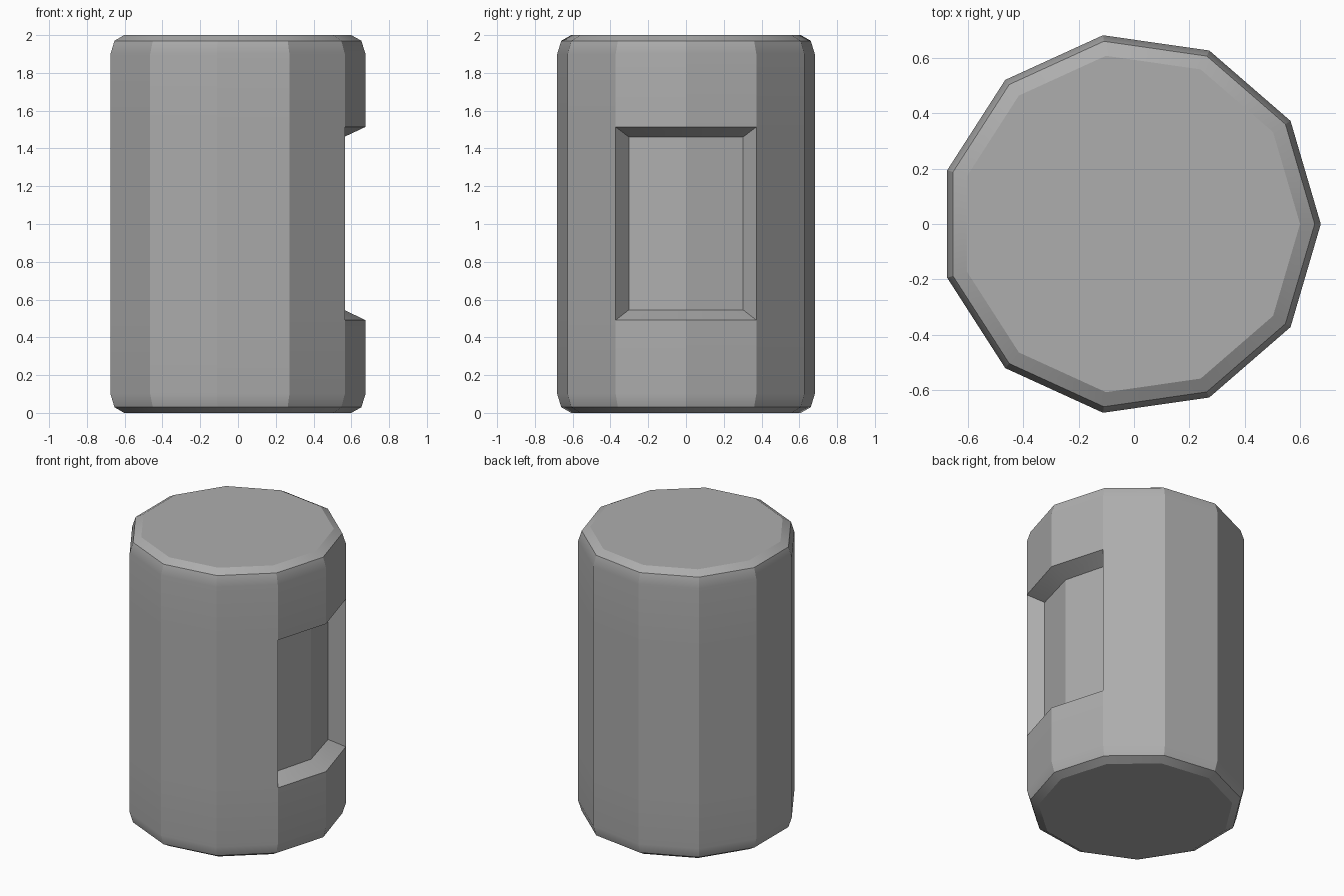
import bpy
import bmesh
from math import cos, sin, tau, radians

cube = bpy.data.objects.get("Cube")
if cube:
    bpy.data.objects.remove(cube, do_unlink=True)

SIDES = 11
CENTRE_X = -0.014

# (radius, height) of each ring: double chamfers at both ends, and the recess band
PROFILE = [(0.614, 0), (0.667, 0.03), (0.689, 0.1), (0.689, 0.491),
           (0.689, 1.514), (0.689, 1.9), (0.667, 1.97), (0.614, 2)]
RECESS_BAND = 3
RECESS_SIDES = (SIDES - 1, 0)

# One plain grey material
grey = bpy.data.materials.new("plain grey")
grey.use_nodes = True
colour = (0.42, 0.42, 0.42, 1)
grey.diffuse_color = colour
grey.node_tree.nodes["Principled BSDF"].inputs["Base Color"].default_value = colour

bm = bmesh.new()


def ring(radius, z):
    return [bm.verts.new((CENTRE_X + radius * cos(tau * i / SIDES),
                          radius * sin(tau * i / SIDES), z)) for i in range(SIDES)]


# Eleven-sided body with the recess left open
rings = [ring(r, z) for r, z in PROFILE]
for band, (low, high) in enumerate(zip(rings, rings[1:])):
    for i in range(SIDES):
        if band == RECESS_BAND and i in RECESS_SIDES:
            continue
        j = (i + 1) % SIDES
        bm.faces.new((low[i], low[j], high[j], high[i]))
bm.faces.new(reversed(rings[0]))
bm.faces.new(rings[-1])

# Recess: sloping walls around a panel folded along the middle
PANEL = [(0.479, -0.302), (0.56, 0), (0.479, 0.302)]
inner_low, inner_high = ([bm.verts.new((x, y, z)) for x, y in PANEL] for z in (0.546, 1.46))
columns = (SIDES - 1, 0, 1)
outer_low = [rings[RECESS_BAND][i] for i in columns]
outer_high = [rings[RECESS_BAND + 1][i] for i in columns]
for a, b in ((0, 1), (1, 2)):
    bm.faces.new((inner_low[a], inner_low[b], inner_high[b], inner_high[a]))
    bm.faces.new((outer_low[a], outer_low[b], inner_low[b], inner_low[a]))
    bm.faces.new((inner_high[a], inner_high[b], outer_high[b], outer_high[a]))
for k in (0, 2):
    bm.faces.new((outer_low[k], inner_low[k], inner_high[k], outer_high[k]))

bmesh.ops.recalc_face_normals(bm, faces=bm.faces[:])
mesh = bpy.data.meshes.new("recessed_cylinder")
bm.to_mesh(mesh)
bm.free()
mesh.materials.append(grey)
body = bpy.data.objects.new("recessed_cylinder", mesh)
bpy.context.scene.collection.objects.link(body)

# Soften only the shallow chamfer, keeping the long sides flat
bpy.ops.object.select_all(action='DESELECT')
body.select_set(True)
bpy.context.view_layer.objects.active = body
bpy.ops.object.shade_smooth_by_angle(angle=radians(30))
flat_sides = body.modifiers.new("flat_sides", 'WEIGHTED_NORMAL')
flat_sides.keep_sharp = True
